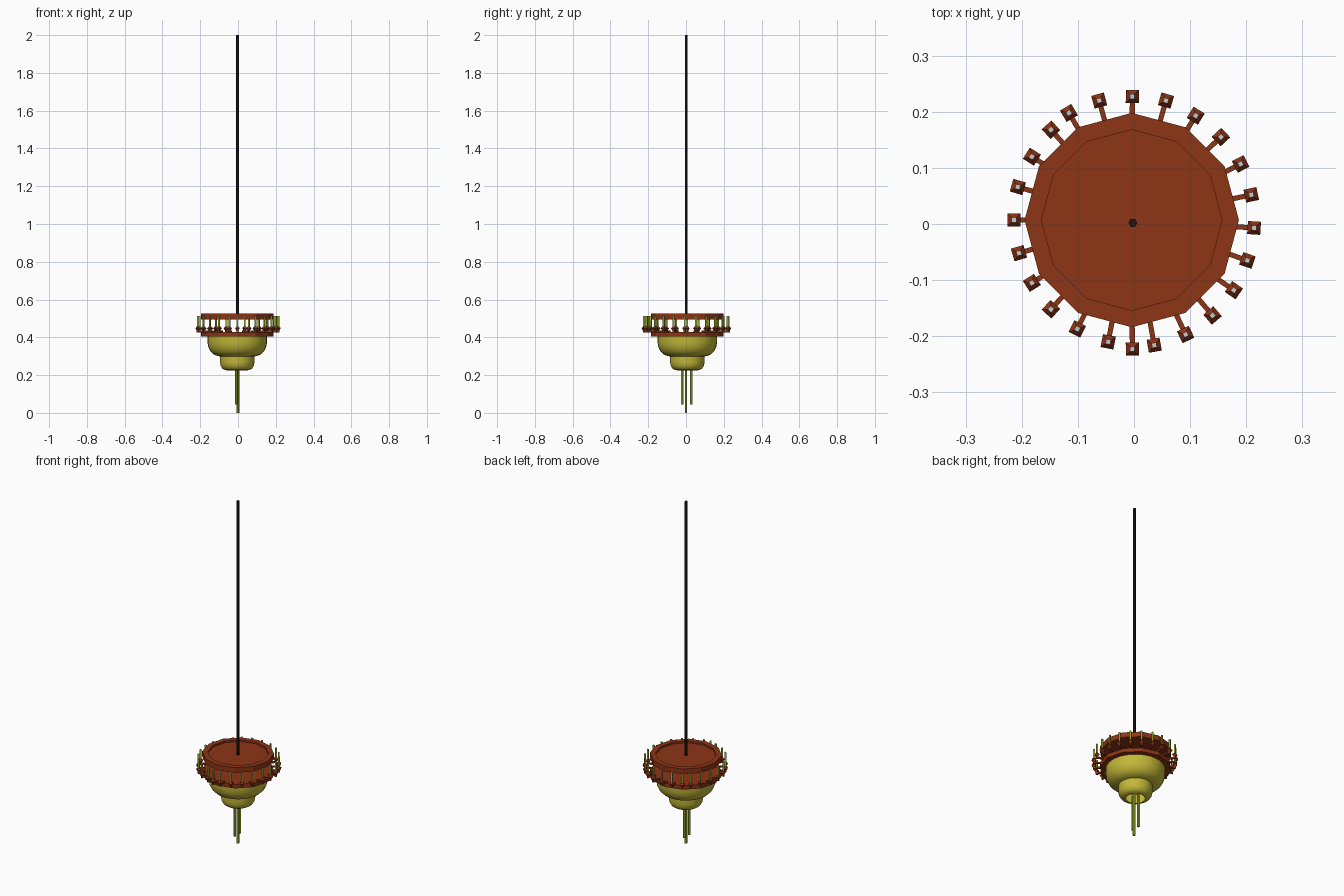
import bpy
import bmesh
from math import pi, sin, cos, atan2
from mathutils import Vector, Matrix

if "Cube" in bpy.data.objects:
    bpy.data.objects.remove(bpy.data.objects["Cube"])

CX, CY = -0.004, 0.007  # axis of the body


def material(name, rgb):
    m = bpy.data.materials.new(name)
    m.diffuse_color = (*rgb, 1)
    m.use_nodes = True
    m.node_tree.nodes["Principled BSDF"].inputs["Base Color"].default_value = m.diffuse_color
    return m


RED = material("red_brown", (0.27, 0.035, 0.008))
YELLOW = material("yellow_glass", (0.55, 0.48, 0.04))
LIME = material("lime", (0.45, 0.55, 0.03))
DARK = material("dark_iron", (0.015, 0.008, 0.006))


def lathe(name, profile, sides, mat, x=CX, y=CY, turn=0.0, smooth=False):
    """Revolve (radius, z) points; a zero radius becomes a single pole."""
    bm = bmesh.new()
    rings = []
    for r, z in profile:
        if r == 0:
            rings.append([bm.verts.new((0, 0, z))] * sides)
        else:
            rings.append([bm.verts.new((r * cos(turn + 2 * pi * i / sides),
                                        r * sin(turn + 2 * pi * i / sides), z))
                          for i in range(sides)])
    for a, b in zip(rings, rings[1:]):
        for i in range(sides):
            j = (i + 1) % sides
            quad = list(dict.fromkeys((a[i], a[j], b[j], b[i])))
            bm.faces.new(quad)
    bmesh.ops.recalc_face_normals(bm, faces=bm.faces)
    for f in bm.faces:
        f.smooth = smooth
    me = bpy.data.meshes.new(name)
    bm.to_mesh(me)
    bm.free()
    ob = bpy.data.objects.new(name, me)
    ob.location = (x, y, 0)
    if mat:
        me.materials.append(mat)
    bpy.context.collection.objects.link(ob)
    return ob


def rod(name, x, y, r, z0, z1, sides, mat, turn=0.0):
    return lathe(name, [(0, z0), (r, z0), (r, z1), (0, z1)], sides, mat, x, y, turn)


def beam(name, a, b, width, mat):
    """Square bar between two points."""
    a, b = Vector(a), Vector(b)
    bm = bmesh.new()
    d = b - a
    bmesh.ops.create_cube(bm, size=1)
    bmesh.ops.transform(bm, verts=bm.verts, matrix=Matrix.Translation((a + b) / 2)
                        @ Matrix.Rotation(atan2(d.y, d.x), 4, 'Z')
                        @ Matrix.Diagonal((d.xy.length, width, width, 1)))
    me = bpy.data.meshes.new(name)
    bm.to_mesh(me)
    bm.free()
    me.materials.append(mat)
    bpy.context.collection.objects.link(bpy.data.objects.new(name, me))


# hanging rod
rod("hanging_rod", -0.002, 0.002, 0.008, 0.5, 2.0, 6, DARK)

# twelve-sided plates, the upper one with a recessed top
lathe("upper_plate", [(0, 0.495), (0.191, 0.495), (0.191, 0.525), (0.161, 0.525),
                      (0.161, 0.515), (0, 0.515)], 12, RED)
lathe("lower_plate", [(0, 0.404), (0.191, 0.404), (0.191, 0.427), (0, 0.427)], 12, RED)

# stepped glass bowl, open underneath
lathe("upper_bowl", [(0.158, 0.406), (0.158, 0.375), (0.153, 0.348), (0.142, 0.326),
                     (0.125, 0.310), (0.105, 0.301), (0.085, 0.298)],
      32, YELLOW, smooth=True)
lathe("lower_bowl", [(0.091, 0.302), (0.091, 0.268), (0.088, 0.25), (0.079, 0.235),
                     (0.066, 0.227), (0.05, 0.225)], 32, YELLOW, smooth=True)

# hanging tubes
for x, y, z in ((0, 0, 0), (-0.008, -0.019, 0.045), (-0.008, 0.027, 0.045)):
    rod("hanging_tube", x, y, 0.0075, z, 0.25, 6, LIME)

# ring of candles on short arms, slightly uneven spacing
SPOTS = [(-.003, .227), (.057, .22), (.11, .193), (.155, .155), (.19, .107), (.209, .052),
         (.214, -.007), (.202, -.065), (.178, -.118), (.14, -.163), (.092, -.197),
         (.036, -.216), (-.003, -.223), (-.046, -.21), (-.101, -.187), (-.148, -.152),
         (-.182, -.105), (-.205, -.052), (-.214, .007), (-.207, .066), (-.182, .12),
         (-.148, .168), (-.116, .198), (-.062, .22)]
for x, y in SPOTS:
    ang = atan2(y - CY, x - CX)
    beam("candle_arm", (CX + 0.175 * cos(ang), CY + 0.175 * sin(ang), 0.431),
         (x, y, 0.431), 0.009, RED)
    lathe("candle_cup", [(0, 0.425), (0.007, 0.425), (0.007, 0.435), (0.0165, 0.448),
                         (0.006, 0.458), (0, 0.458)], 4, RED, x, y, ang + pi / 4)
    rod("candle", x, y, 0.006, 0.45, 0.511, 4, LIME, ang + pi / 4)
    rod("candle_tip", x, y, 0.006, 0.511, 0.513, 4, None, ang + pi / 4)
